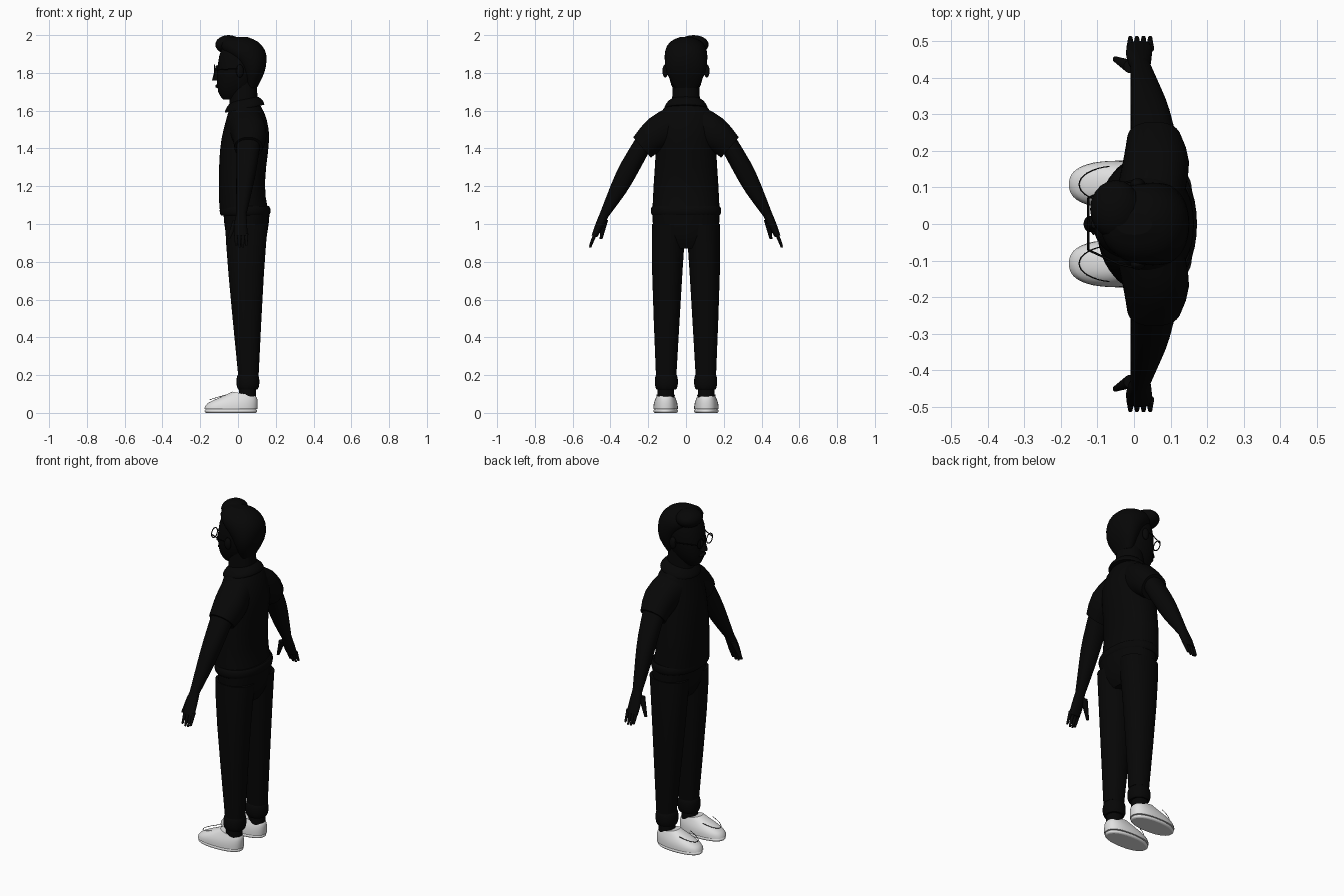
import bpy
import bmesh
import math
from mathutils import Vector

cube = bpy.data.objects.get("Cube")
if cube:
    bpy.data.objects.remove(cube)


def material(name, value):
    mat = bpy.data.materials.new(name)
    mat.use_nodes = True
    colour = (value, value, value, 1)
    mat.diffuse_color = colour
    mat.node_tree.nodes["Principled BSDF"].inputs["Base Color"].default_value = colour
    return mat


BLACK = material("black", 0.002)
LIGHT_GREY = material("light grey", 0.75)


def level(z, front, back, half, y=0, tilt=0):
    """Horizontal ring: centre and two half-axes."""
    depth = (back - front) / 2
    centre = Vector(((front + back) / 2, y, z))
    return centre, Vector((depth, 0, tilt * depth)), Vector((0, half, 0))


def across(outer, inner, back, front=-.01):
    """Sloping limb ring between an outer and an inner (y, z) point."""
    outer, inner = Vector((0, *outer)), Vector((0, *inner))
    centre = (outer + inner) / 2
    centre.x = (front + back) / 2
    return centre, Vector(((back - front) / 2, 0, 0)), (outer - inner) / 2


def rounded(value, power):
    return math.copysign(abs(value) ** (2 / power), value)


def loft(name, rows, mat=BLACK, side=1, power=2.2, segments=20):
    """Skin through rings with crisp ends; side=-1 mirrors the part across y."""
    bm = bmesh.new()
    crease = bm.edges.layers.float.new("crease_edge")
    rings = []
    for centre, u, v in rows:
        ring = []
        for k in range(segments):
            angle = math.tau * k / segments
            point = centre + u * rounded(math.cos(angle), power) + v * rounded(math.sin(angle), power)
            ring.append(bm.verts.new((point.x, point.y * side, point.z)))
        rings.append(ring)
    for lower, upper in zip(rings, rings[1:]):
        for k in range(segments):
            n = (k + 1) % segments
            bm.faces.new((lower[k], lower[n], upper[n], upper[k]))
    for ring in (rings[0], rings[-1]):
        for edge in bm.faces.new(ring).edges:
            edge[crease] = 1
            edge.smooth = False
    bmesh.ops.recalc_face_normals(bm, faces=bm.faces)
    mesh = bpy.data.meshes.new(name)
    bm.to_mesh(mesh)
    bm.free()
    ob = bpy.data.objects.new(name, mesh)
    bpy.context.collection.objects.link(ob)
    subdivision = ob.modifiers.new("round", "SUBSURF")
    subdivision.levels = subdivision.render_levels = 1
    finish(ob, mat)


def finish(ob, mat):
    ob.data.materials.append(mat)
    for face in ob.data.polygons:
        face.use_smooth = True


def tube(name, start, end, start_radius, end_radius, side=1):
    """Straight tapering part with horizontal ends."""
    rows = [level(z, x - r, x + r, r, y)
            for (x, y, z), r in ((start, start_radius), (end, end_radius))]
    loft(name, rows, side=side)


def band(name, z, height, front, back, half, y=0, tilt=0, flare=0, mat=BLACK, side=1):
    """Rounded rim that may flare towards its lower edge."""
    rows = []
    for k in range(5):
        angle = math.pi * (k / 4 - .5)
        grow = .01 * math.cos(angle) + flare * (1 - math.sin(angle)) / 2
        rows.append(level(z + height / 2 * math.sin(angle),
                          front - grow, back + grow, half + grow, y, tilt))
    loft(name, rows, mat, side)


def ball(name, location, size):
    bpy.ops.mesh.primitive_uv_sphere_add(segments=20, ring_count=12, location=location)
    ob = bpy.context.object
    ob.name = name
    ob.scale = size
    finish(ob, BLACK)


def wire(name, points, radius, closed=False):
    curve = bpy.data.curves.new(name, "CURVE")
    curve.dimensions = "3D"
    curve.bevel_depth = radius
    curve.bevel_resolution = 1
    spline = curve.splines.new("POLY")
    spline.points.add(len(points) - 1)
    for point, position in zip(spline.points, points):
        point.co = (*position, 1)
    spline.use_cyclic_u = closed
    curve.materials.append(BLACK)
    bpy.context.collection.objects.link(bpy.data.objects.new(name, curve))


# Head, neck and face
loft("head", [level(1.66, -.08, .02, .03), level(1.69, -.11, .06, .06),
              level(1.78, -.115, .11, .1), level(1.9, -.105, .13, .1),
              level(1.96, -.07, .1, .07)])
tube("neck", (.03, 0, 1.56), (.03, 0, 1.75), .08, .07)
tube("nose", (-.115, 0, 1.76), (-.105, 0, 1.84), .023, .012)
ball("lips", (-.11, 0, 1.73), (.01, .03, .01))

# Hair cap with a swept quiff
loft("hair", [level(1.72, .04, .1, .06), level(1.8, .02, .145, .11),
              level(1.87, -.02, .155, .115), level(1.92, -.1, .15, .115),
              level(1.97, -.09, .11, .09), level(1.99, -.05, .05, .03)])
ball("hair_quiff", (-.05, .04, 1.95), (.07, .08, .05))

# Shirt body and collar
loft("shirt", [level(1.08, -.1, .16, .18), level(1.2, -.105, .135, .175),
               level(1.4, -.1, .165, .16), level(1.5, -.08, .17, .16),
               level(1.6, -.05, .14, .14), level(1.64, -.04, .11, .09)])
band("collar", 1.635, .05, -.035, .105, .08, tilt=.2, flare=.035)

# Trouser hips and waistband
loft("trouser_hips", [level(.87, -.03, .12, .11), level(.93, -.07, .16, .18),
                      level(1.07, -.08, .17, .18)])
band("waistband", 1.07, .05, -.09, .165, .18)

# Glasses bridge
lens_x, lens_y, lens_z, lens_radius = -.125, .043, 1.815, .028
wire("glasses_bridge", [(lens_x, y, lens_z) for y in (lens_radius - lens_y, lens_y - lens_radius)], .003)

for s, side in ((-1, "left"), (1, "right")):
    # Ear and one half of the glasses
    ball(side + "_ear", (.01, s * .11, 1.81), (.02, .015, .035))
    turns = [math.tau * k / 24 for k in range(24)]
    wire(side + "_glasses_rim", [(lens_x, s * lens_y + lens_radius * math.cos(a),
                                  lens_z + lens_radius * math.sin(a)) for a in turns], .003, True)
    wire(side + "_glasses_temple", [(lens_x, s * (lens_y + lens_radius), lens_z),
                                    (-.04, s * .11, 1.82), (.01, s * .12, 1.82)], .003)

    # Short sleeve and arm
    loft(side + "_sleeve", [across((.09, 1.62), (.08, 1.4), .14, -.05),
                            across((.2, 1.57), (.15, 1.38), .16, -.03),
                            across((.28, 1.46), (.185, 1.35), .13, -.02)], side=s)
    loft(side + "_arm", [across((.25, 1.48), (.19, 1.39), .12),
                         across((.35, 1.32), (.26, 1.26), .1),
                         across((.39, 1.23), (.31, 1.17), .08),
                         across((.455, 1.06), (.41, 1.04), .045)], side=s)

    # Palm, four fingers and thumb
    loft(side + "_palm", [across((.455, 1.06), (.41, 1.04), .045),
                          across((.48, 1), (.44, .98), .05, -.025),
                          across((.5, .94), (.47, .93), .05, -.02)], side=s)
    for k in range(4):
        x = .018 * k - .01
        tip = .87 + .01 * abs(k - 1.5)
        tube(f"{side}_finger_{k + 1}", (x, .48, .95), (x, .508, tip), .011, .006, s)
    tube(side + "_thumb", (-.01, .43, 1.02), (-.05, .45, .92), .018, .008, s)

    # Trouser leg, turned-up cuff and ankle
    loft(side + "_trouser_leg", [level(1, -.07, .16, .09, .09), level(.8, -.06, .14, .085, .1),
                                 level(.2, 0, .11, .055, .105)], side=s)
    band(side + "_trouser_cuff", .165, .08, 0, .105, .053, y=.104, side=s)
    tube(side + "_ankle", (.05, .107, .07), (.05, .107, .15), .045, .045, s)

    # Slip-on shoe with sole and vamp seam
    shoe_y = .108
    band(side + "_sole", .01, .02, -.17, .095, .057, y=shoe_y, mat=LIGHT_GREY, side=s)
    loft(side + "_shoe", [level(.02, -.18, .105, .066, shoe_y), level(.05, -.175, .107, .065, shoe_y),
                          level(.08, -.1, .104, .053, shoe_y), level(.1, -.03, .095, .043, shoe_y, -.2)],
         LIGHT_GREY, s, 2.5)
    arc = [1.4 * k / 8 for k in range(-8, 9)]
    wire(side + "_shoe_seam", [(-.05 - .1 * math.cos(a), s * shoe_y + .05 * math.sin(a),
                                .1 - .03 * math.cos(a)) for a in arc], .0015)
